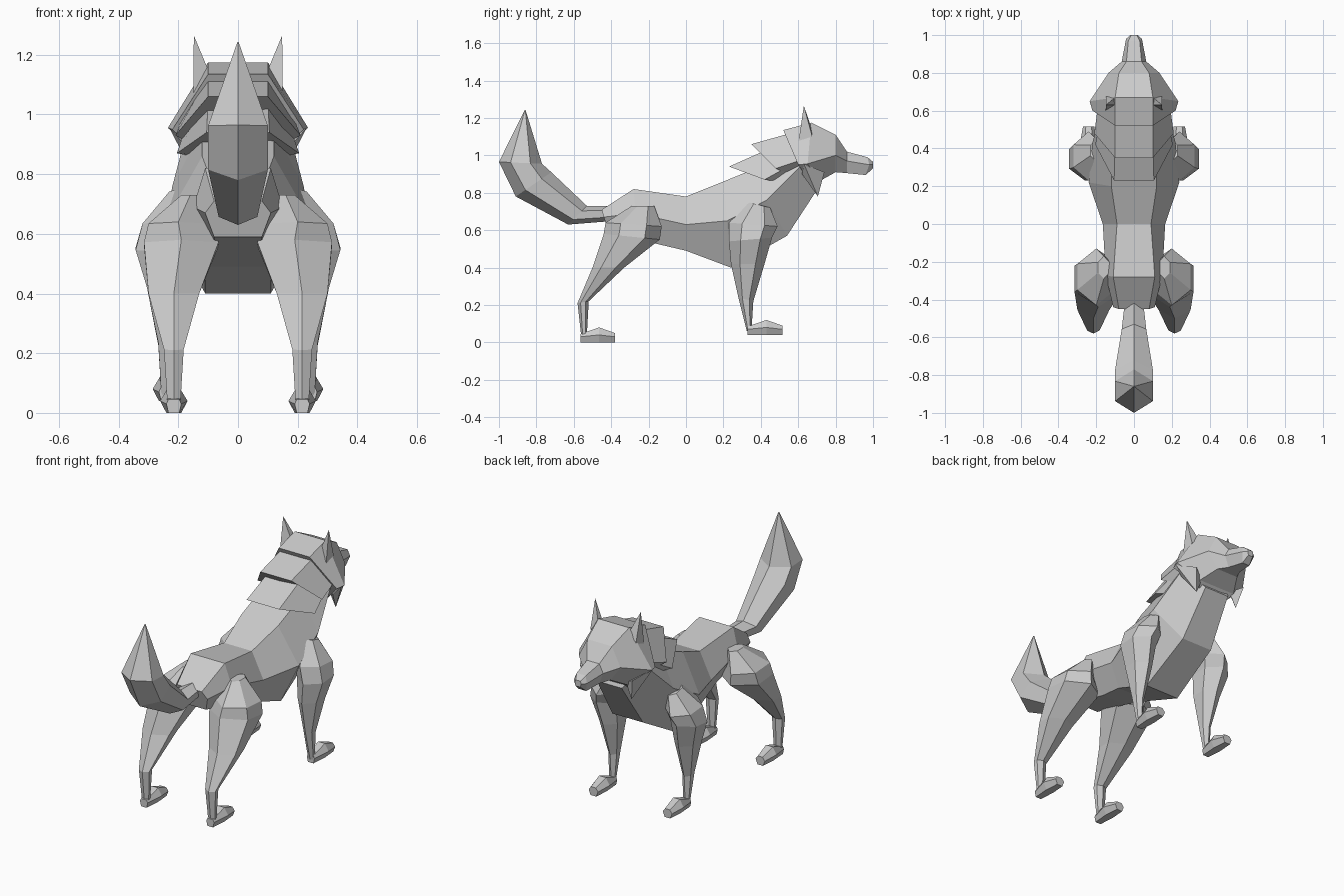
import bpy, bmesh
from mathutils import Vector

if "Cube" in bpy.data.objects:
    bpy.data.objects.remove(bpy.data.objects["Cube"])


def make(name, rings, mirror=False):
    """Loft matching rings of points with flat faces; optional mirror across x."""
    bm = bmesh.new()
    loops = [[bm.verts.new(p) for p in r] for r in rings]
    n = len(loops[0])
    for a, b in zip(loops, loops[1:]):
        for i in range(n):
            j = (i + 1) % n
            bm.faces.new((a[i], a[j], b[j], b[i]))
    bm.faces.new(loops[0][::-1])
    bm.faces.new(loops[-1])
    bmesh.ops.recalc_face_normals(bm, faces=bm.faces)
    return finish(name, bm, mirror)


def spike(name, points, mirror=False):
    """Convex shard through a few points."""
    bm = bmesh.new()
    for p in points:
        bm.verts.new(p)
    bmesh.ops.convex_hull(bm, input=bm.verts)
    bmesh.ops.recalc_face_normals(bm, faces=bm.faces)
    return finish(name, bm, mirror)


def finish(name, bm, mirror):
    me = bpy.data.meshes.new(name)
    bm.to_mesh(me)
    bm.free()
    ob = bpy.data.objects.new(name, me)
    bpy.context.collection.objects.link(ob)
    if mirror:
        ob.modifiers.new("Mirror", 'MIRROR').use_axis[0] = True
    return ob


def slab(top, mid, low, x=0):
    """Six-sided section with flat top and bottom; each level is (y, z, half width)."""
    right = [Vector((x + w, y, z)) for y, z, w in (top, mid, low)]
    return right + [Vector((2 * x - p.x, p.y, p.z)) for p in reversed(right)]


def limb(x, back, front, w):
    """Six-sided section with a vertex at the back and at the front (y, z)."""
    a, b = Vector((x, *back)), Vector((x, *front))
    dx = Vector((w, 0, 0))
    q, s = a.lerp(b, .27), a.lerp(b, .73)
    return [a, q + dx, s + dx, b, s - dx, q - dx]


# Body and neck
make("body", [
    slab((-.45, .71, .08), (-.44, .67, .11), (-.41, .59, .08)),
    slab((-.28, .82, .11), (-.27, .69, .15), (-.17, .53, .08)),
    slab((0, .78, .09), (0, .63, .165), (0, .49, .11)),
    slab((.20, .86, .12), (.22, .65, .24), (.24, .40, .11)),
    slab((.42, .95, .12), (.43, .76, .22), (.54, .57, .10)),
    slab((.60, 1.08, .10), (.62, .95, .17), (.71, .83, .08)),
])

# Layered mane behind the head
make("mane_lower", [
    slab((.23, .94, .105), (.42, .87, .205), (.56, .85, .10)),
    slab((.50, 1.06, .10), (.60, .97, .17), (.66, .88, .08)),
])
make("mane_upper", [
    slab((.35, 1.06, .10), (.48, .93, .21), (.60, .87, .10)),
    slab((.60, 1.13, .10), (.63, .98, .19), (.68, .88, .08)),
])

# Head with snout
make("head", [
    slab((.52, 1.135, .10), (.60, .95, .22), (.68, .83, .10)),
    slab((.67, 1.175, .10), (.65, .955, .235), (.71, .86, .12)),
    slab((.80, 1.11, .08), (.80, 1.0, .135), (.80, .91, .07)),
    slab((.86, 1.02, .04), (.86, .97, .065), (.86, .905, .04)),
    slab((.97, .99, .03), (.98, .95, .042), (.96, .895, .025)),
    slab((1.0, .965, .015), (1.0, .95, .02), (1.0, .93, .015)),
])
spike("ear", [(.148, .63, 1.265), (.10, .63, 1.15), (.15, .60, 1.06),
              (.148, .675, 1.10), (.10, .67, 1.15)], True)
spike("cheek_tuft", [(.14, .705, .78), (.23, .63, .955), (.10, .70, .87),
                     (.17, .74, .91), (.18, .62, .90)], True)

# Legs
make("front_leg", [
    limb(.20, (.33, .75), (.45, .72), .03),
    limb(.24, (.23, .64), (.49, .62), .08),
    limb(.26, (.23, .54), (.46, .56), .083),
    limb(.245, (.24, .42), (.42, .42), .06),
    limb(.24, (.28, .24), (.36, .22), .027),
    limb(.24, (.325, .06), (.35, .06), .017),
], True)
make("hind_leg", [
    limb(.16, (-.29, .73), (-.17, .73), .03),
    limb(.20, (-.43, .64), (-.13, .62), .10),
    limb(.19, (-.44, .58), (-.14, .55), .125),
    limb(.215, (-.50, .40), (-.33, .40), .085),
    limb(.215, (-.58, .21), (-.52, .22), .033),
    limb(.215, (-.56, .03), (-.53, .04), .022),
], True)

# Paws
for name, x, y, z in (("front_paw", .24, .33, .04), ("hind_paw", .215, -.565, 0)):
    make(name, [
        slab((y, z + .045, .018), (y, z + .03, .025), (y, z, .018), x),
        slab((y + .10, z + .08, .022), (y + .10, z + .04, .046), (y + .10, z, .025), x),
        slab((y + .185, z + .05, .015), (y + .185, z + .03, .03), (y + .185, z, .018), x),
    ], True)

# Bushy tail, closing to a point
make("tail", [
    limb(0, (-.38, .65), (-.38, .73), .045),
    limb(0, (-.63, .63), (-.53, .73), .065),
    limb(0, (-.91, .78), (-.72, .91), .10),
    limb(0, (-1.0, .965), (-.77, .955), .10),
    limb(0, (-.862, 1.243), (-.858, 1.243), .002),
])
